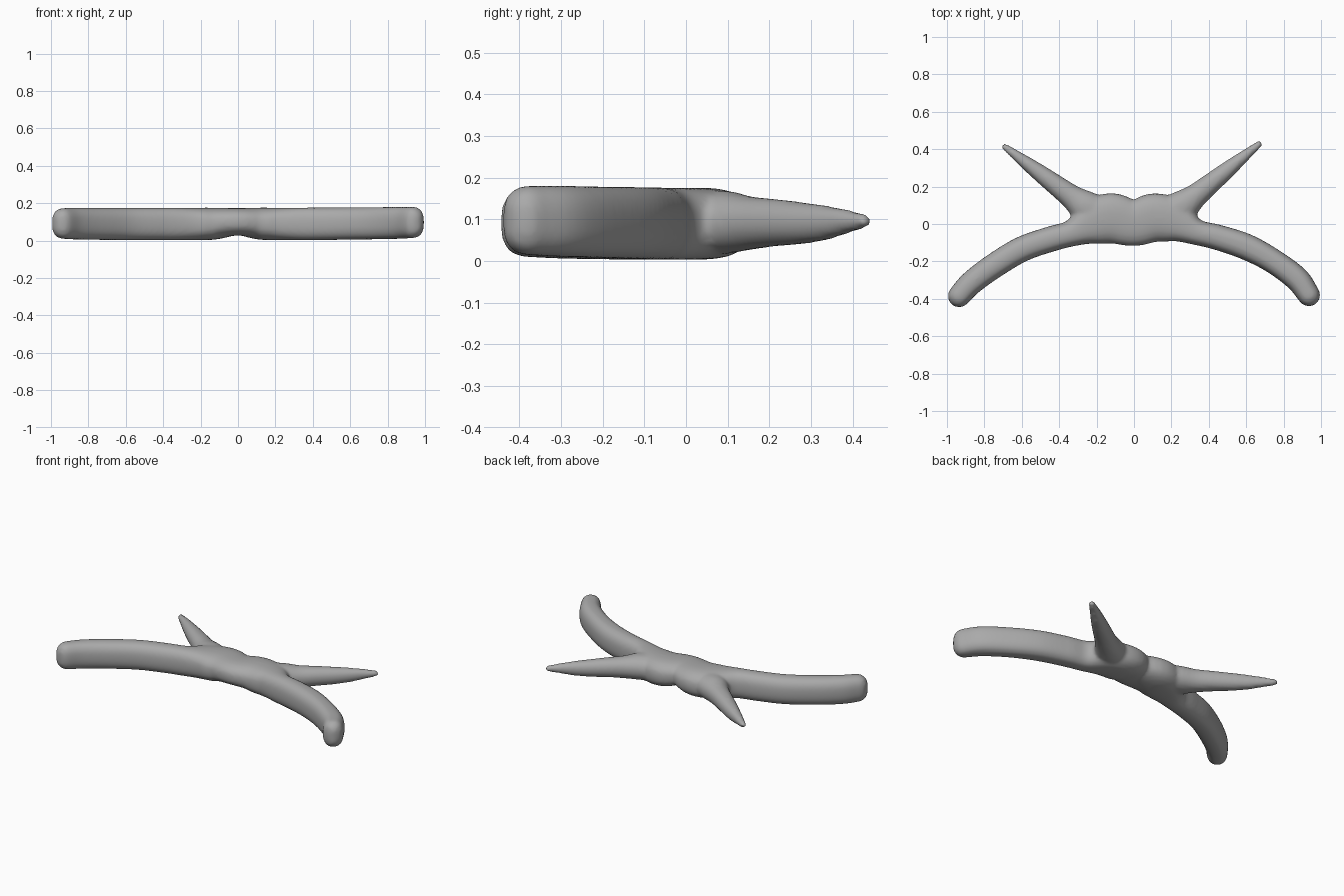
import bpy, math
from mathutils import Vector

if "Cube" in bpy.data.objects:
    bpy.data.objects.remove(bpy.data.objects["Cube"])

grey = bpy.data.materials.new("stone grey")
grey.diffuse_color = (0.40, 0.40, 0.40, 1)
grey.use_nodes = True
grey.node_tree.nodes["Principled BSDF"].inputs["Base Color"].default_value = grey.diffuse_color


def spline(pts, steps=6):
    """Smooth Catmull-Rom path through stations of any dimension."""
    p = [Vector(q) for q in pts]
    p = [2 * p[0] - p[1]] + p + [2 * p[-1] - p[-2]]
    out = []
    for i in range(1, len(p) - 2):
        a, b, c, d = p[i - 1:i + 3]
        for k in range(steps):
            t = k / steps
            out.append(0.5 * (2 * b + (c - a) * t + (2 * a - 5 * b + 4 * c - d) * t * t
                              + (3 * b - a - 3 * c + d) * t ** 3))
    return out + [p[-2]]


def loft(stations, power, verts, faces, n=28):
    """Sweep a rounded section; station = x, y, half width, z low, z high."""
    path = spline(stations)
    rings = []
    last = len(path) - 1
    for i, s in enumerate(path):
        d = path[min(i + 1, last)] - path[max(i - 1, 0)]
        d = Vector((d[0], d[1], 0)).normalized()
        c = Vector((s[0], s[1], (s[3] + s[4]) / 2))
        w, h = s[2], (s[4] - s[3]) / 2
        ring = [(c, d, w, h)]
        if i in (0, last):                       # rounded end caps
            sign = 1 if i else -1
            r = min(w, h)
            caps = [(c + d * sign * r * math.sin(a), d, w * math.cos(a), h - r * (1 - math.cos(a)))
                    for a in (0.3, 0.6, 0.9, 1.2, 1.45)]
            ring = ring + caps if i else caps[::-1] + ring
        rings += ring
    base = len(verts)
    for c, d, w, h in rings:
        side = Vector((-d.y, d.x, 0))
        for k in range(n):
            a = 2 * math.pi * k / n
            u, v = math.cos(a), math.sin(a)
            u = math.copysign(abs(u) ** (2 / power), u)
            v = math.copysign(abs(v) ** (2 / power), v)
            verts.append(c + side * u * w + Vector((0, 0, v * h)))
    for j in range(len(rings) - 1):
        for k in range(n):
            a, b = base + j * n + k, base + j * n + (k + 1) % n
            faces.append((a, b, b + n, a + n))
    faces.append(tuple(base + k for k in reversed(range(n))))
    faces.append(tuple(base + (len(rings) - 1) * n + k for k in range(n)))


verts, faces = [], []

# Curved bar running from tip to tip, widening in the middle
loft([(-0.935, -0.385, .060, .010, .174), (-0.87, -0.315, .064, .006, .176),
      (-0.75, -0.225, .067, .004, .176), (-0.60, -0.135, .068, .003, .176),
      (-0.45, -0.082, .068, .003, .176), (-0.33, -0.048, .072, .003, .176),
      (-0.22, 0.005, .120, .003, .176), (-0.12, 0.030, .135, .006, .176),
      (0.0, 0.004, .122, .028, .174), (0.11, 0.034, .130, .006, .176),
      (0.22, 0.014, .115, .003, .176), (0.33, -0.042, .070, .003, .176),
      (0.45, -0.072, .068, .003, .177), (0.60, -0.122, .070, .005, .178),
      (0.74, -0.196, .066, .007, .179), (0.87, -0.292, .066, .010, .181),
      (0.935, -0.380, .060, .014, .181)], 2.5, verts, faces)

# Two tapering spikes at the back
for tip, s in (((0.668, 0.427), 1), ((-0.690, 0.412), -1)):
    root = (0.20 * s, 0.045)
    st = []
    for t, w, lo, hi in ((0, .110, .012, .170), (.14, .088, .018, .168), (.27, .066, .026, .156),
                         (.42, .056, .034, .150), (.60, .047, .040, .142), (.75, .037, .049, .134),
                         (.88, .027, .064, .125), (1, .018, .078, .114)):
        st.append((root[0] + (tip[0] - root[0]) * t, root[1] + (tip[1] - root[1]) * t, w, lo, hi))
    loft(st, 2.1, verts, faces)

mesh = bpy.data.meshes.new("branched_bar")
mesh.from_pydata(verts, [], faces)
mesh.materials.append(grey)
bar = bpy.data.objects.new("branched_bar", mesh)
bpy.context.collection.objects.link(bar)
bpy.context.view_layer.objects.active = bar
bar.select_set(True)

# Fuse the parts and soften the joints
fuse = bar.modifiers.new("fuse", 'REMESH')
fuse.mode = 'VOXEL'
fuse.voxel_size = 0.011
fuse.use_smooth_shade = True
soft = bar.modifiers.new("soften", 'SMOOTH')
soft.factor = 0.5
soft.iterations = 6
for name in ("fuse", "soften"):
    bpy.ops.object.modifier_apply(modifier=name)
bpy.ops.object.shade_smooth()
